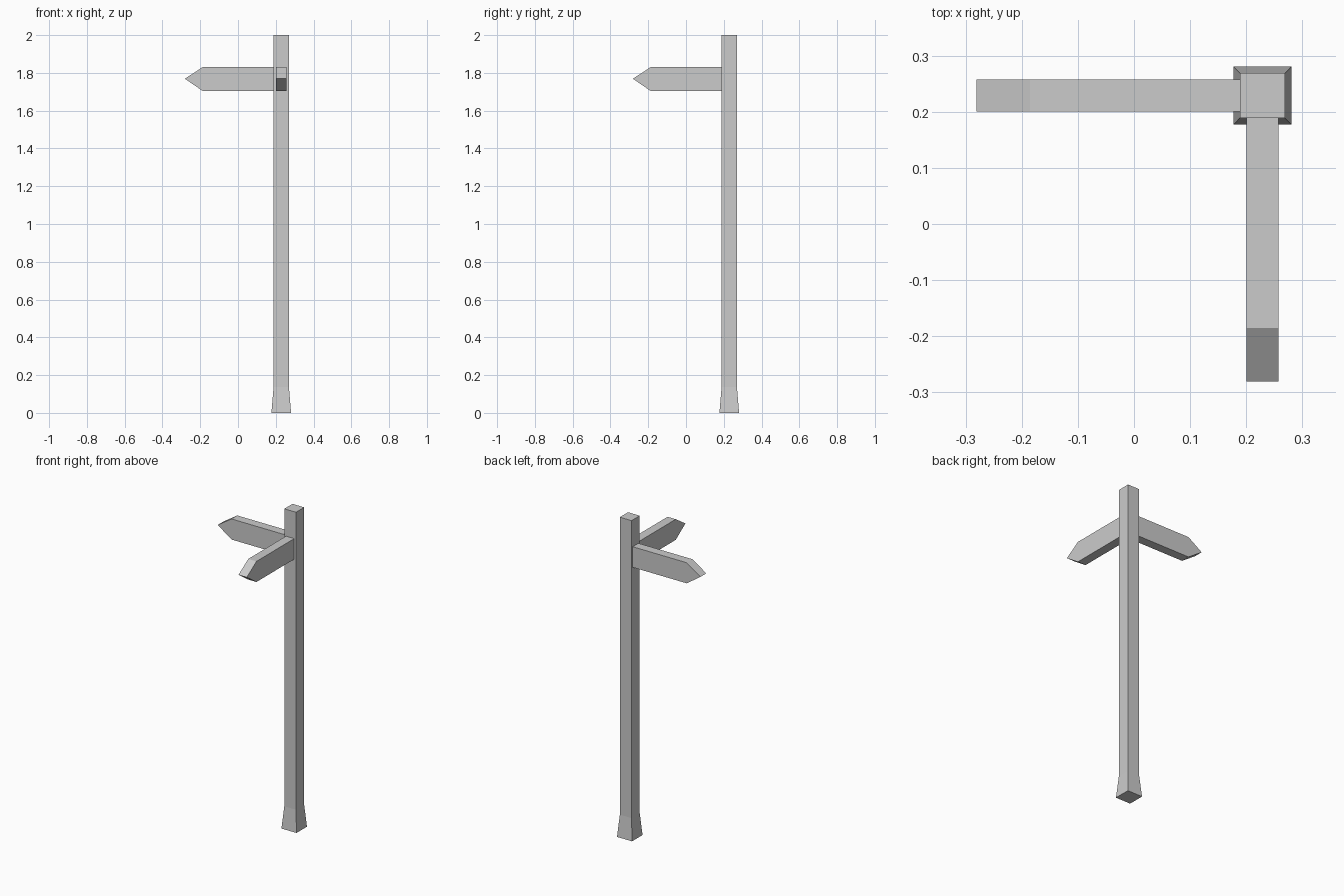
import bpy

if "Cube" in bpy.data.objects:
    bpy.data.objects.remove(bpy.data.objects["Cube"])

C = 0.229  # post centre in x and y


def make_mesh(name, verts, faces):
    mesh = bpy.data.meshes.new(name)
    mesh.from_pydata(verts, [], faces)
    mesh.update()
    obj = bpy.data.objects.new(name, mesh)
    bpy.context.collection.objects.link(obj)
    return obj


def loft(name, rings):
    """Join equal-sized rings of points and cap both ends."""
    n = len(rings[0])
    verts = [p for ring in rings for p in ring]
    faces = [tuple(reversed(range(n))), tuple(range(len(verts) - n, len(verts)))]
    for r in range(len(rings) - 1):
        for i in range(n):
            j = (i + 1) % n
            faces.append((r * n + i, r * n + j, (r + 1) * n + j, (r + 1) * n + i))
    return make_mesh(name, verts, faces)


def square(half, z):
    return [(C + sx * half, C + sy * half, z)
            for sx, sy in ((-1, -1), (1, -1), (1, 1), (-1, 1))]


# Square post with a flared foot
loft("post", [square(0.052, 0), square(0.0405, 0.138), square(0.0405, 2)])

# Pointed sign board profile: distance along the board, height
board = [(0.19, 1.703), (0.19, 1.832), (-0.185, 1.832),
         (-0.281, 1.769), (-0.185, 1.703)]
lo, hi = C - 0.0285, C + 0.0285

# Board pointing left, and its twin pointing forward
loft("left_sign", [[(a, y, z) for a, z in board] for y in (hi, lo)][::-1])
loft("front_sign", [[(x, a, z) for a, z in board] for x in (hi, lo)])

# Make all face normals point outward
import bmesh
for obj in bpy.context.collection.objects:
    bm = bmesh.new()
    bm.from_mesh(obj.data)
    bmesh.ops.recalc_face_normals(bm, faces=bm.faces)
    bm.to_mesh(obj.data)
    bm.free()
